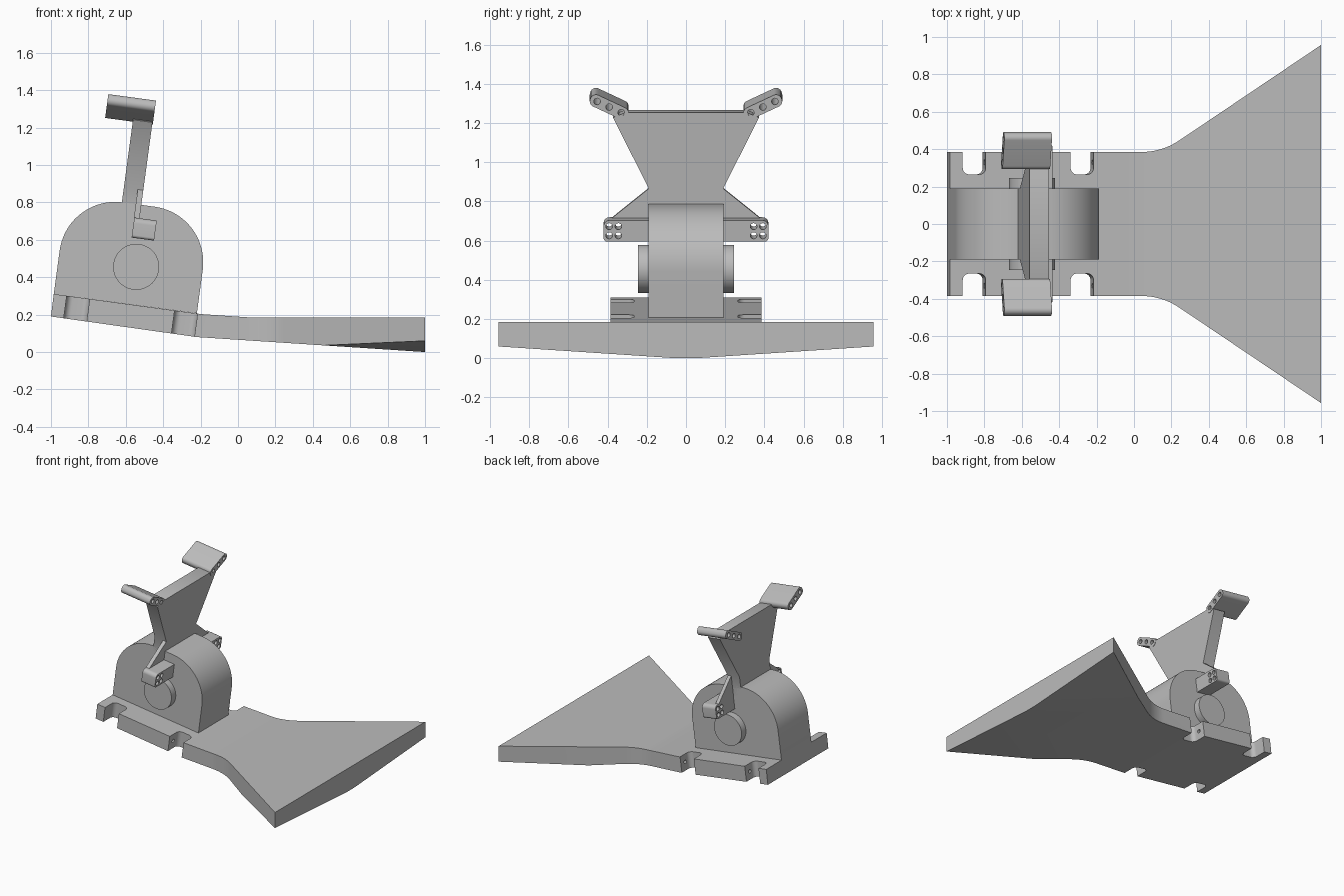
import bpy, bmesh, math
from mathutils import Vector, Matrix

if "Cube" in bpy.data.objects:
    bpy.data.objects.remove(bpy.data.objects["Cube"], do_unlink=True)

grey = bpy.data.materials.new("plain_grey")
grey.use_nodes = True
COLOUR = (0.5, 0.5, 0.5, 1)
grey.diffuse_color = COLOUR
grey.node_tree.nodes["Principled BSDF"].inputs["Base Color"].default_value = COLOUR

# Leaning frame shared by the housing and everything mounted on it
LEAN = Matrix.Translation((-0.985, 0, 0.31)) @ Matrix.Rotation(math.radians(7.7), 4, "Y")
WORLD = Matrix.Identity(4)


def fillet(points, steps=10):
    """Closed outline from (a, b) or (a, b, radius) corners."""
    out = []
    for i, corner in enumerate(points):
        p = Vector(corner[:2])
        if len(corner) < 3:
            out.append(p)
            continue
        d1 = (Vector(points[i - 1][:2]) - p).normalized()
        d2 = (Vector(points[(i + 1) % len(points)][:2]) - p).normalized()
        r, half = corner[2], d1.angle(d2) / 2
        centre = p + (d1 + d2).normalized() * r / math.sin(half)
        start = p + d1 * r / math.tan(half) - centre
        end = p + d2 * r / math.tan(half) - centre
        sweep = math.pi - 2 * half
        for k in range(steps + 1):
            t = k / steps
            out.append(centre + (start * math.sin((1 - t) * sweep)
                                 + end * math.sin(t * sweep)) / math.sin(sweep))
    return out


def circle(a, b, r, n=24):
    return [(a + r * math.cos(i * math.tau / n), b + r * math.sin(i * math.tau / n)) for i in range(n)]


def prism(name, outline, axis, lo, hi, frame=LEAN):
    """Extrude a flat outline along an axis of the given frame."""
    place = {"x": lambda a, b, t: (t, a, b),
             "y": lambda a, b, t: (a, t, b),
             "z": lambda a, b, t: (a, b, t)}[axis]
    bm = bmesh.new()
    rings = [[bm.verts.new(place(p[0], p[1], t)) for p in outline] for t in (lo, hi)]
    for ring in rings:
        bm.faces.new(ring)
    n = len(outline)
    for i in range(n):
        j = (i + 1) % n
        bm.faces.new((rings[0][i], rings[0][j], rings[1][j], rings[1][i]))
    bmesh.ops.recalc_face_normals(bm, faces=bm.faces)
    mesh = bpy.data.meshes.new(name)
    bm.to_mesh(mesh)
    bm.free()
    mesh.materials.append(grey)
    obj = bpy.data.objects.new(name, mesh)
    obj.matrix_world = frame
    bpy.context.collection.objects.link(obj)
    return obj


def select(obj):
    bpy.ops.object.select_all(action="DESELECT")
    obj.select_set(True)
    bpy.context.view_layer.objects.active = obj


def cut(obj, cutter, operation="DIFFERENCE"):
    select(obj)
    mod = obj.modifiers.new("cut", "BOOLEAN")
    mod.operation, mod.solver, mod.object = operation, "EXACT", cutter
    bpy.ops.object.modifier_apply(modifier=mod.name)
    bpy.data.objects.remove(cutter, do_unlink=True)


# Base: flared plan shape intersected with the bent side profile
half_plan = [(-1.1, 0.385), (0.15, 0.385, 0.36), (1, 0.957)]
plan = half_plan + [(c[0], -c[1], *c[2:]) for c in reversed(half_plan)]
base = prism("base", fillet(plan), "z", -0.2, 0.6, WORLD)
side_profile = [(-1, 0.19), (-0.22, 0.08), (1, 0), (1, 0.185), (0.06, 0.185, 0.6),
                (-0.2, 0.203), (-0.985, 0.31)]
cut(base, prism("cutter", fillet(side_profile), "y", -1.2, 1.2, WORLD), "INTERSECT")
for s in (1, -1):
    # Sloping underside of the flare
    wedge = [(s * 0.05, 0), (s * 1.05, 0.066), (s * 1.05, -0.1), (s * 0.05, -0.1)]
    cut(base, prism("cutter", wedge, "x", 0.2, 1.2, WORLD))
    # Drilled holes between the side notches
    cut(base, prism("cutter", circle(s * 0.33, -0.06, 0.014, 16), "x", 0.15, 0.82))
    # Side notches with rounded inner corners
    for u in (0.07, 0.652):
        notch = [(u, s * 0.5), (u, s * 0.265, 0.035), (u + 0.124, s * 0.265, 0.035), (u + 0.124, s * 0.5)]
        cut(base, prism("cutter", fillet(notch), "z", -0.3, 0.2))

# Housing and its side hub
housing = [(0, 0), (0, 0.535, 0.3), (0.772, 0.535, 0.3), (0.772, 0)]
prism("housing", fillet(housing, 20), "y", -0.19, 0.19)
prism("hub", circle(0.417, 0.203, 0.123, 48), "y", -0.245, 0.245)

# Upright plate, widening towards the top
right_edge = [(0.19, 0.45), (0.19, 0.614), (0.372, 0.98), (0.31, 1.005)]
upright = right_edge + [(-y, v) for y, v in reversed(right_edge)]
prism("upright_plate", upright, "x", 0.295, 0.4)

# Cross bar with four holes at each end
bar = [(-0.42, 0.355, 0.015), (0.42, 0.355, 0.015), (0.42, 0.463, 0.03), (-0.42, 0.463, 0.03)]
cross_bar = prism("cross_bar", fillet(bar), "x", 0.372, 0.493)

for s, side in ((1, "back"), (-1, "front")):
    # Thin brace from the upright down to the bar
    brace = [(s * 0.18, 0.614), (s * 0.19, 0.614), (s * 0.38, 0.46), (s * 0.18, 0.46)]
    prism(side + "_brace", brace, "x", 0.37, 0.4)
    for y in (0.345, 0.392):
        for v in (0.385, 0.432):
            cut(cross_bar, prism("cutter", circle(s * y, v, 0.017, 16), "x", 0.3, 0.6))

    # Tilted rounded pad with three long holes
    centre = Vector((s * 0.392, 1.034))
    along = Vector((s * math.cos(0.44), math.sin(0.44)))
    across = Vector((-along.y, along.x))
    corners = [centre + along * a * 0.105 + across * b * 0.032
               for a, b in ((-1, -1), (1, -1), (1, 1), (-1, 1))]
    pad = prism(side + "_pad", fillet([(*c, 0.029) for c in corners]), "x", 0.146, 0.403)
    for k in (-1, 0, 1):
        hole = centre + along * k * 0.068
        cut(pad, prism("cutter", circle(hole.x, hole.y, 0.017, 16), "x", 0, 0.6))

# Smooth curved walls, keep edges crisp
for obj in [o for o in bpy.context.scene.objects if o.type == "MESH"]:
    select(obj)
    bpy.ops.object.shade_smooth_by_angle(angle=math.radians(28))
